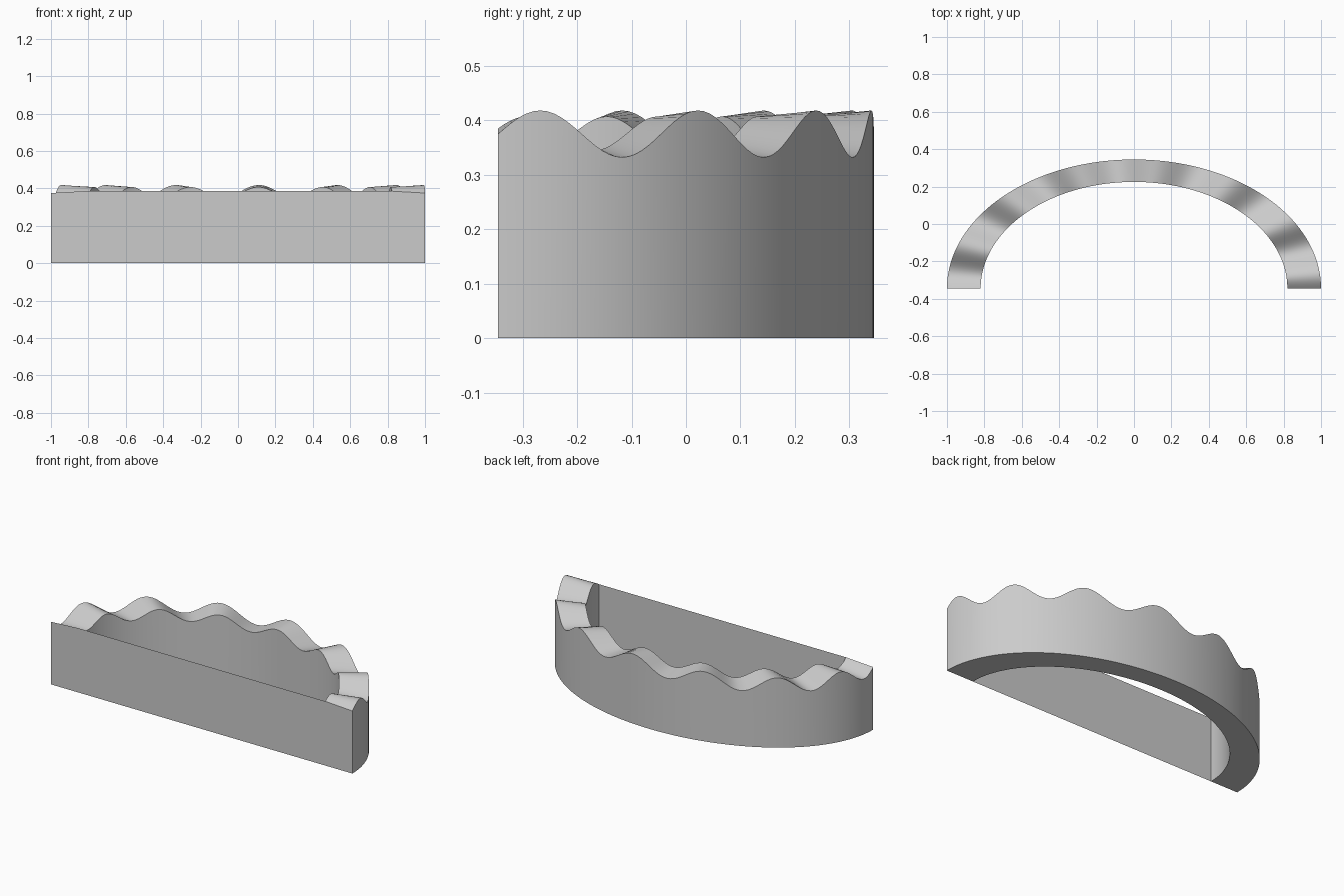
import bpy, bmesh
from math import sin, cos, pi, radians

cube = bpy.data.objects.get("Cube")
if cube:
    bpy.data.objects.remove(cube)

grey = bpy.data.materials.new("plain grey")
grey.use_nodes = True
colour = (0.6, 0.6, 0.6, 1)
grey.diffuse_color = colour
grey.node_tree.nodes["Principled BSDF"].inputs["Base Color"].default_value = colour

FRONT = -0.345
STEPS = 168
WAVES = 7


def finish(name, bm):
    mesh = bpy.data.meshes.new(name)
    bm.to_mesh(mesh)
    bm.free()
    mesh.materials.append(grey)
    obj = bpy.data.objects.new(name, mesh)
    bpy.context.collection.objects.link(obj)
    return obj


def rim_height(t, mean, swing, phase):
    return mean + swing * sin(2 * WAVES * t + phase)


def outer_top(t):
    return rim_height(t, 0.375, 0.043, 0)


def inner_top(t):
    return rim_height(t, 0.376, 0.031, radians(17))


# Half-oval wall with a rippled rim
bm = bmesh.new()
sections = []
for i in range(STEPS + 1):
    t = pi * i / STEPS
    outer = (cos(t), FRONT + 0.69 * sin(t))
    inner = (0.82 * cos(t), FRONT + 0.57 * sin(t))
    sections.append([bm.verts.new(p) for p in (
        (*outer, 0), (*outer, outer_top(t)),
        (*inner, inner_top(t)), (*inner, 0))])
for a, b in zip(sections, sections[1:]):
    for k in range(4):
        n = (k + 1) % 4
        bm.faces.new((a[k], b[k], b[n], a[n]))
for end in (sections[0], sections[-1]):
    bm.faces.new(end)
bmesh.ops.recalc_face_normals(bm, faces=bm.faces)
wall = finish("curved_wall", bm)
bpy.context.view_layer.objects.active = wall
wall.select_set(True)
bpy.ops.object.shade_smooth_by_angle(angle=radians(30))

# Thin flat sheet joining the two wall ends
bm = bmesh.new()
top = inner_top(0)
bm.faces.new([bm.verts.new((x, FRONT, z)) for x, z in (
    (-0.82, 0), (0.82, 0), (0.82, top), (-0.82, top))])
finish("front_panel", bm)
